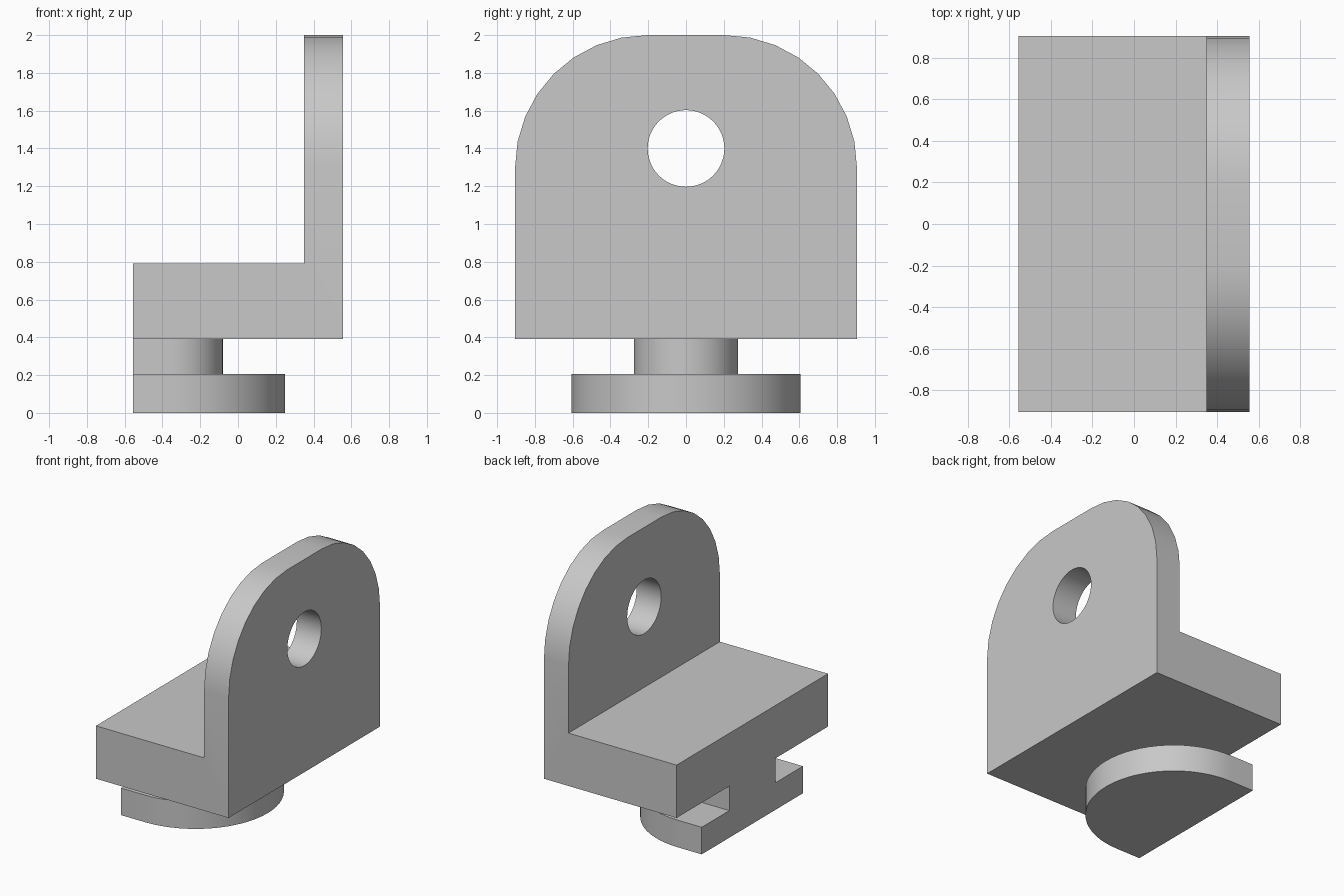
import bpy, bmesh, math
from mathutils import Vector

cube = bpy.data.objects.get("Cube")
if cube:
    bpy.data.objects.remove(cube, do_unlink=True)

# Material
GREY = (0.58, 0.58, 0.58, 1)
metal = bpy.data.materials.new("plain_grey")
metal.use_nodes = True
metal.diffuse_color = GREY
metal.node_tree.nodes["Principled BSDF"].inputs["Base Color"].default_value = GREY

BACK, FRONT_X = -0.555, 0.555     # extent in x
HALF = 0.905                      # half width in y
FOOT_TOP, SHELF_LOW, SHELF_TOP, TOP = 0.205, 0.39, 0.79, 2.0
PLATE_X = 0.35
CORNER = 0.7


def prism(name, points, direction, round_edge=None):
    """Extrude a planar outline; optionally round the edges picked by a rule."""
    bm = bmesh.new()
    face = bm.faces.new([bm.verts.new(p) for p in points])
    out = bmesh.ops.extrude_face_region(bm, geom=[face], use_keep_orig=True)
    moved = [v for v in out["geom"] if isinstance(v, bmesh.types.BMVert)]
    bmesh.ops.translate(bm, verts=moved, vec=Vector(direction))
    if round_edge:
        edges = [e for e in bm.edges if round_edge(e)]
        bmesh.ops.bevel(bm, geom=edges, offset=CORNER, segments=8,
                        profile=0.5, affect='EDGES')
    bmesh.ops.recalc_face_normals(bm, faces=bm.faces[:])
    mesh = bpy.data.meshes.new(name)
    bm.to_mesh(mesh)
    bm.free()
    obj = bpy.data.objects.new(name, mesh)
    bpy.context.collection.objects.link(obj)
    mesh.materials.append(metal)
    return obj


def activate(obj):
    bpy.ops.object.select_all(action='DESELECT')
    obj.select_set(True)
    bpy.context.view_layer.objects.active = obj


def smooth(obj):
    activate(obj)
    bpy.ops.object.shade_smooth_by_angle(angle=math.radians(30))


def d_outline(radius, z, steps=32):
    """Half disc with a short straight run from the flat end."""
    centre = BACK + 0.2
    arc = [math.pi * (i / steps - 0.5) for i in range(steps + 1)]
    return ([(BACK, -radius, z)]
            + [(centre + radius * math.cos(a), radius * math.sin(a), z) for a in arc]
            + [(BACK, radius, z)])


# L-shaped bracket with the two upper corners of the plate rounded
l_profile = [(BACK, SHELF_LOW), (FRONT_X, SHELF_LOW), (FRONT_X, TOP),
             (PLATE_X, TOP), (PLATE_X, SHELF_TOP), (BACK, SHELF_TOP)]


def top_corner(edge):
    a, b = (v.co for v in edge.verts)
    return min(a.z, b.z) > TOP - 0.01 and abs(a.y - b.y) < 0.01


bracket = prism("bracket", [(x, -HALF, z) for x, z in l_profile],
                (0, 2 * HALF, 0), top_corner)

# Round hole through the plate
turns = [2 * math.pi * i / 48 for i in range(48)]
cutter = prism("hole_cutter",
               [(PLATE_X - 0.1, 0.203 * math.cos(a), 1.4 + 0.203 * math.sin(a)) for a in turns],
               (0.5, 0, 0))
cutter.hide_render = True
cut = bracket.modifiers.new("hole", 'BOOLEAN')
cut.operation = 'DIFFERENCE'
cut.solver = 'EXACT'
cut.object = cutter
activate(bracket)
bpy.ops.object.modifier_apply(modifier=cut.name)
bpy.data.objects.remove(cutter, do_unlink=True)
smooth(bracket)

# Neck and wide foot below the shelf
smooth(prism("neck", d_outline(0.275, FOOT_TOP), (0, 0, SHELF_LOW - FOOT_TOP)))
smooth(prism("foot", d_outline(0.605, 0), (0, 0, FOOT_TOP)))
